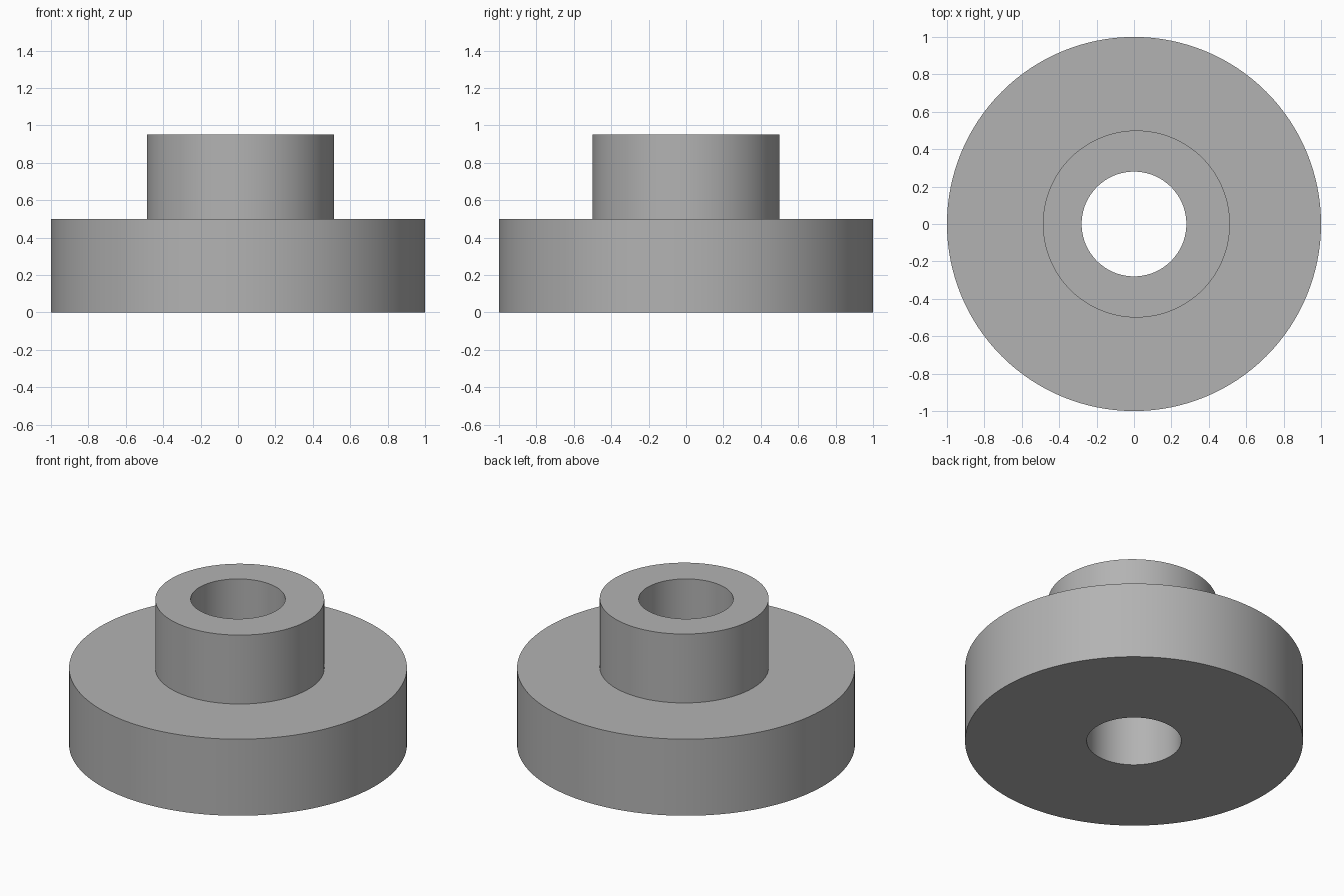
import bpy
import bmesh
from math import cos, sin, pi, radians

cube = bpy.data.objects.get("Cube")
if cube:
    bpy.data.objects.remove(cube, do_unlink=True)

SEGMENTS = 128
BORE_R, FLANGE_R, HUB_R = 0.28, 1.0, 0.5
FLANGE_TOP, HUB_TOP = 0.5, 0.95
HUB_X = 0.013  # the hub sits slightly off the flange axis

# Plain grey material
grey = bpy.data.materials.new("plain grey")
grey.use_nodes = True
colour = (0.45, 0.45, 0.45, 1)
grey.diffuse_color = colour
grey.node_tree.nodes["Principled BSDF"].inputs["Base Color"].default_value = colour

bm = bmesh.new()


def ring(radius, z, x=0.0):
    """Circle of vertices around a vertical axis at x."""
    angles = [2 * pi * i / SEGMENTS for i in range(SEGMENTS)]
    return [bm.verts.new((x + radius * cos(a), radius * sin(a), z)) for a in angles]


# Closed section: underside, flange wall, shoulder, hub wall, hub rim, bore
rings = [
    ring(BORE_R, 0),
    ring(FLANGE_R, 0),
    ring(FLANGE_R, FLANGE_TOP),
    ring(HUB_R, FLANGE_TOP, HUB_X),
    ring(HUB_R, HUB_TOP, HUB_X),
    ring(BORE_R, HUB_TOP),
]
for low, high in zip(rings, rings[1:] + rings[:1]):
    for i in range(SEGMENTS):
        j = (i + 1) % SEGMENTS
        bm.faces.new((low[i], low[j], high[j], high[i]))
bmesh.ops.recalc_face_normals(bm, faces=bm.faces)

mesh = bpy.data.meshes.new("flanged_bushing")
bm.to_mesh(mesh)
bm.free()
mesh.materials.append(grey)
bushing = bpy.data.objects.new("flanged_bushing", mesh)
bpy.context.collection.objects.link(bushing)

# Smooth walls with crisp rims
bpy.ops.object.select_all(action="DESELECT")
bushing.select_set(True)
bpy.context.view_layer.objects.active = bushing
bpy.ops.object.shade_smooth_by_angle(angle=radians(30))
